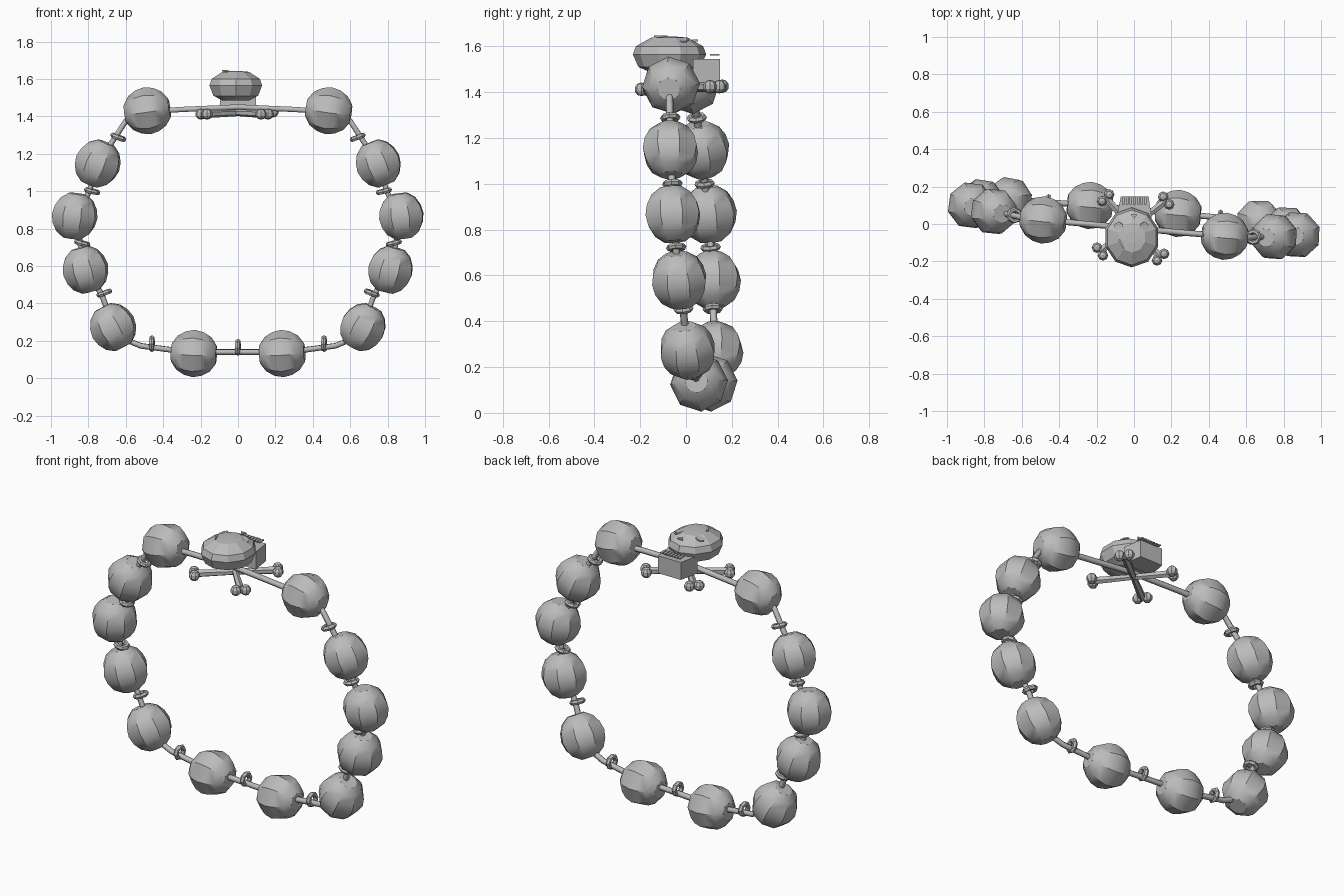
import bpy, bmesh, math
from mathutils import Vector, Matrix

if "Cube" in bpy.data.objects:
    bpy.data.objects.remove(bpy.data.objects["Cube"])

grey = bpy.data.materials.new("plain grey")
grey.diffuse_color = (0.5, 0.5, 0.5, 1)
grey.use_nodes = True
grey.node_tree.nodes["Principled BSDF"].inputs["Base Color"].default_value = grey.diffuse_color


def on_plane(x, z):
    # the loop lies in a slightly tilted plane
    return Vector((x, 0.088 - 0.09 * x - 0.077 * z, z))


NORMAL = Vector((-0.09, -1, -0.077)).normalized()


def make(name, bm, matrix=Matrix(), smooth=None):
    bmesh.ops.recalc_face_normals(bm, faces=bm.faces)
    mesh = bpy.data.meshes.new(name)
    bm.to_mesh(mesh)
    bm.free()
    mesh.materials.append(grey)
    obj = bpy.data.objects.new(name, mesh)
    obj.matrix_world = matrix
    bpy.context.collection.objects.link(obj)
    if smooth:
        bpy.ops.object.select_all(action='DESELECT')
        obj.select_set(True)
        bpy.context.view_layer.objects.active = obj
        bpy.ops.object.shade_smooth_by_angle(angle=math.radians(smooth))
    return obj


def frame(x, z, deg, spin=0):
    # local z runs along the cord, local x along the plane normal
    a = math.radians(deg)
    axis = on_plane(math.cos(a), math.sin(a)) - on_plane(0, 0)
    axis.normalize()
    side = axis.cross(NORMAL)
    m = Matrix((NORMAL, side, axis)).transposed().to_4x4()
    return Matrix.Translation(on_plane(x, z)) @ m @ Matrix.Rotation(math.radians(spin), 4, 'Z')


def lathe(profile, sides, sx=1, sy=1, closed=False, spin=0):
    bm = bmesh.new()
    rings = []
    for r, z in profile:
        rings.append([bm.verts.new((sx * r * math.cos(spin + 2 * math.pi * i / sides),
                                    sy * r * math.sin(spin + 2 * math.pi * i / sides), z))
                      for i in range(sides)])
    pairs = list(zip(rings, rings[1:]))
    if closed:
        pairs.append((rings[-1], rings[0]))
    for lo, hi in pairs:
        for i in range(sides):
            j = (i + 1) % sides
            bm.faces.new((lo[i], lo[j], hi[j], hi[i]))
    if not closed:
        bm.faces.new(rings[0])
        bm.faces.new(rings[-1])
    return bm


# beads: (x, z, cord angle, spin) on the left, mirrored to the right
beads = [(-.485, 1.43, 8, 0), (-.75, 1.148, 68, 20), (-.873, .867, 83, 20),
         (-.815, .58, 105, 20), (-.668, .273, 118, 20), (-.236, .132, 177, 0)]
bead_profile = [(.05, -.12), (.092, -.09), (.117, -.047), (.127, 0),
                (.117, .047), (.092, .09), (.05, .12)]
for x, z, deg, spin in beads:
    make("bead_left", lathe(bead_profile, 8), frame(x, z, deg, spin), 36)
    make("bead_right", lathe(bead_profile, 8), frame(-x, z, 180 - deg, -spin), 36)

# spacer rings hanging on the cord between the beads
ring_profile = [(.031 + .014 * math.cos(k * math.pi / 3), .014 * math.sin(k * math.pi / 3))
                for k in range(6)]
rings = [(-.64, 1.288, 69), (-.78, 1.0, 76), (-.833, .722, 76),
         (-.715, .455, 110), (-.46, .185, 0), (0, .165, 0)]
for x, z, deg in rings:
    make("spacer_ring_left", lathe(ring_profile, 8, closed=True), frame(x, z, deg))
    if x:
        make("spacer_ring_right", lathe(ring_profile, 8, closed=True), frame(-x, z, 180 - deg))

# cord
half = [(-.3, 1.437), (-.485, 1.425), (-.6, 1.375), (-.655, 1.29), (-.75, 1.148),
        (-.795, 1.0), (-.86, .867), (-.845, .722), (-.81, .58), (-.73, .45),
        (-.665, .273), (-.61, .21), (-.52, .173), (-.36, .152), (-.236, .14)]
path = [(0, 1.45)] + half + [(0, .14)] + [(-x, z) for x, z in reversed(half)]
curve = bpy.data.curves.new("cord", 'CURVE')
curve.dimensions = '3D'
curve.bevel_depth = .016
curve.bevel_resolution = 1
spline = curve.splines.new('POLY')
spline.points.add(len(path) - 1)
for p, (x, z) in zip(spline.points, path):
    p.co = (*on_plane(x, z), 1)
spline.use_cyclic_u = True
curve.materials.append(grey)
bpy.context.collection.objects.link(bpy.data.objects.new("cord", curve))

# cranium, lying on its back with the face upwards
cranium = [(.5, 1.485), (.85, 1.51), (1, 1.565), (.92, 1.6), (.5, 1.638), (.2, 1.642)]
make("cranium", lathe(cranium, 10, .148, .16, spin=math.pi / 10),
     Matrix.Translation((-.012, -.072, 0)))


def prism(name, outline, z0, z1, matrix=Matrix()):
    bm = bmesh.new()
    lo = [bm.verts.new((x, y, z0)) for x, y in outline]
    hi = [bm.verts.new((x, y, z1)) for x, y in outline]
    n = len(outline)
    bm.faces.new(lo)
    bm.faces.new(hi)
    for i in range(n):
        j = (i + 1) % n
        bm.faces.new((lo[i], lo[j], hi[j], hi[i]))
    return make(name, bm, matrix)


# jaw with thin tooth plates
prism("jaw", [(-.095, .03), (.095, .03), (.078, .148), (-.07, .148)], 1.442, 1.545)
for i in range(7):
    x = -.056 + i * .0195
    prism("tooth", [(x - .007, .105), (x + .007, .105), (x + .007, .147), (x - .007, .147)],
          1.56, 1.567)

# eye sockets, nose and crack as thin plates
for sign in (-1, 1):
    eye = Matrix.Translation((-.014 + sign * .068, -.016, 1.627)) @ Matrix.Rotation(sign * .35, 4, 'Y')
    prism("eye_socket", [(.026 * math.cos(k * math.pi / 4), .026 * math.sin(k * math.pi / 4))
                         for k in range(8)], -.003, .004, eye)
prism("nose", [(-.018, .052), (.018, .052), (0, .028)], 1.622, 1.63)
prism("crack", [(-.085, -.085), (-.075, -.08), (-.058, -.115), (-.05, -.14), (-.066, -.12)],
      1.641, 1.648)


# crossed bones with two knobs at each end
def bone(a, b):
    a, b = Vector(a), Vector(b)
    d = (b - a).normalized()
    turn = d.to_track_quat('Z', 'X').to_matrix().to_4x4()
    h = (b - a).length / 2
    make("bone_shaft", lathe([(.022, -h), (.017, 0), (.022, h)], 6),
         Matrix.Translation((a + b) / 2) @ turn)
    side = d.cross(Vector((0, 0, 1))).normalized()
    for end in (a, b):
        for s in (-1, 1):
            bm = bmesh.new()
            bmesh.ops.create_uvsphere(bm, u_segments=8, v_segments=5, radius=.03)
            make("bone_knob", bm, Matrix.Translation(end + side * s * .026))


bone((-.182, -.147, 1.412), (.172, .125, 1.424))
bone((.142, -.177, 1.412), (-.152, .14, 1.426))
